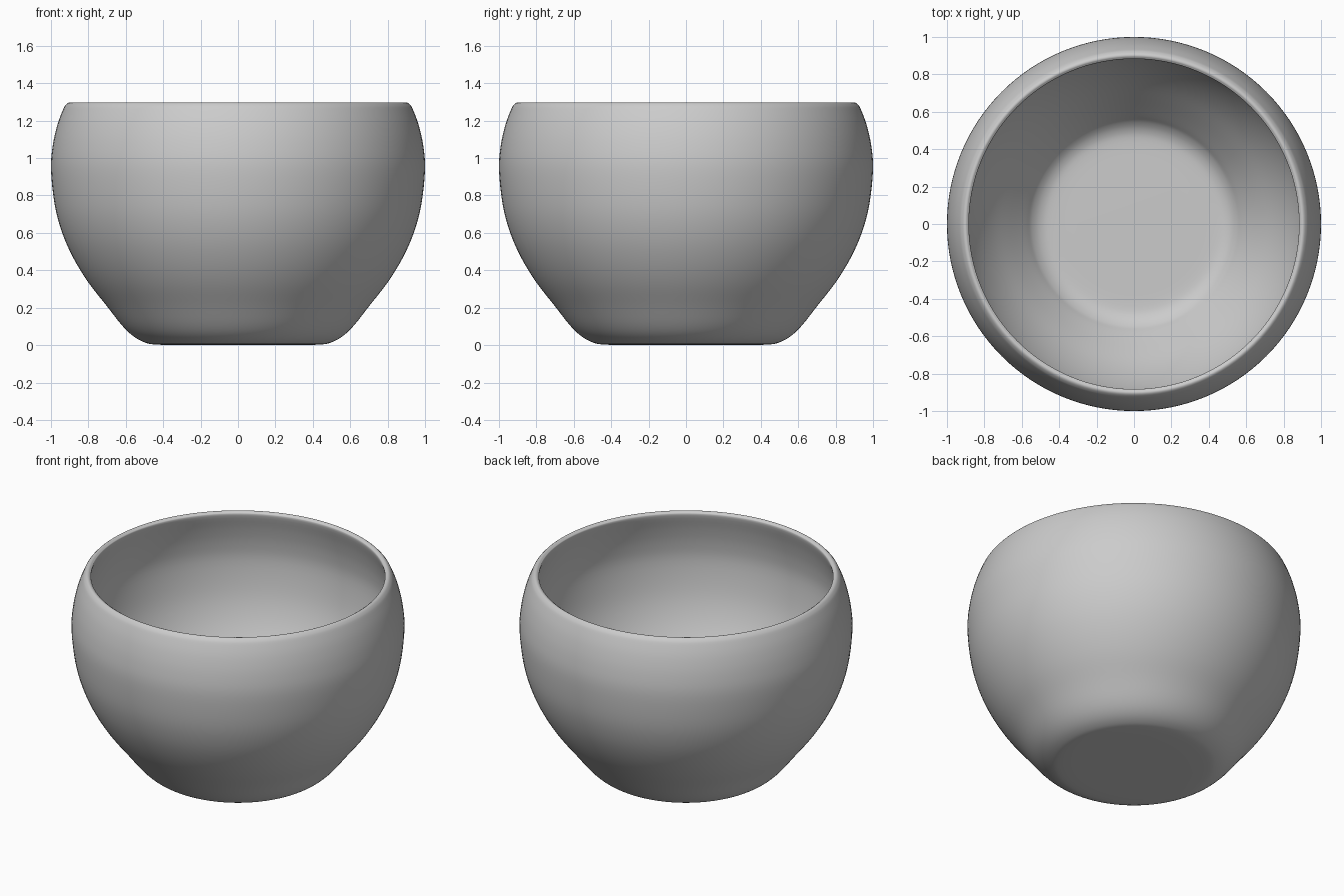
import bpy, bmesh, math
from mathutils import Vector

if "Cube" in bpy.data.objects:
    bpy.data.objects.remove(bpy.data.objects["Cube"])

# Half profiles (radius, height): outer wall up to the rim, then inner wall down
outer = [(0.30, 0), (0.44, 0.003), (0.50, 0.015), (0.56, 0.048), (0.62, 0.105),
         (0.70, 0.207), (0.80, 0.335), (0.88, 0.465), (0.94, 0.60), (0.98, 0.75),
         (1.0, 0.94), (0.99, 1.07), (0.965, 1.18), (0.935, 1.26), (0.92, 1.285)]
rim = [(0.905, 1.296), (0.891, 1.292), (0.884, 1.272)]
inner = [(0.915, 1.17), (0.94, 1.06), (0.95, 0.94), (0.93, 0.76), (0.893, 0.62),
         (0.836, 0.49), (0.76, 0.365), (0.66, 0.235), (0.58, 0.135),
         (0.545, 0.092), (0.50, 0.062), (0.44, 0.05), (0.30, 0.05)]


def smooth_path(points, steps):
    """Catmull-Rom curve through the points."""
    p = [Vector(q) for q in points]
    p = [p[0]] + p + [p[-1]]
    out = []
    for i in range(1, len(p) - 2):
        a, b, c, d = p[i - 1:i + 3]
        for s in range(steps):
            t = s / steps
            out.append(0.5 * (2 * b + (c - a) * t + (2 * a - 5 * b + 4 * c - d) * t * t
                              + (3 * b - a - 3 * c + d) * t ** 3))
    return out + [p[-1]]


def lathe(name, profile, segments):
    """Revolve a profile round z and close both ends on the axis."""
    bm = bmesh.new()
    rings = [[bm.verts.new((r * math.cos(2 * math.pi * k / segments),
                            r * math.sin(2 * math.pi * k / segments), max(z, 0)))
              for k in range(segments)] for r, z in profile]
    for a, b in zip(rings, rings[1:]):
        for k in range(segments):
            n = (k + 1) % segments
            bm.faces.new((a[k], a[n], b[n], b[k]))
    bm.faces.new(rings[0][::-1])
    bm.faces.new(rings[-1])
    bmesh.ops.recalc_face_normals(bm, faces=bm.faces)
    mesh = bpy.data.meshes.new(name)
    bm.to_mesh(mesh)
    bm.free()
    mesh.shade_smooth()
    obj = bpy.data.objects.new(name, mesh)
    bpy.context.collection.objects.link(obj)
    return obj


# Thin-walled bowl with a rounded lip
lathe("bowl", smooth_path(outer + rim + inner, 4), 128)
